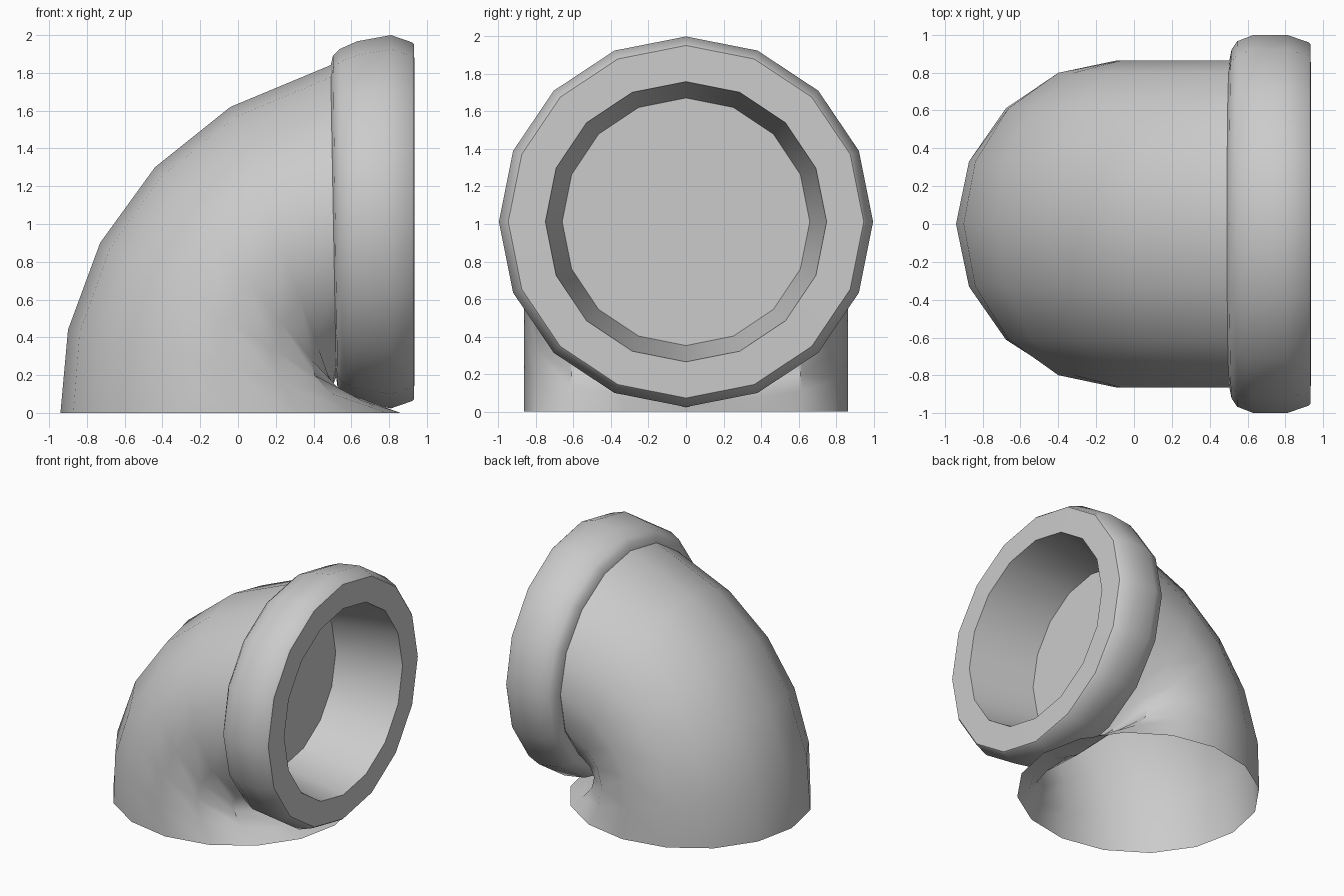
import bpy, bmesh, math
from mathutils import Vector

if "Cube" in bpy.data.objects:
    bpy.data.objects.remove(bpy.data.objects["Cube"])

SIDES = 16


def loft(name, sections, smooth_angle, cap_end=False):
    """Skin elliptical sections, each (centre, long radius vector, y radius)."""
    bm = bmesh.new()
    rings = []
    for c, u, ry in sections:
        ring = []
        for i in range(SIDES):
            a = 2 * math.pi * i / SIDES
            ring.append(bm.verts.new(c + u * math.cos(a) + Vector((0, ry * math.sin(a), 0))))
        rings.append(ring)
    for r0, r1 in zip(rings, rings[1:]):
        for i in range(SIDES):
            j = (i + 1) % SIDES
            bm.faces.new((r0[i], r0[j], r1[j], r1[i]))
    if cap_end:
        bm.faces.new(rings[-1])
    bmesh.ops.recalc_face_normals(bm, faces=bm.faces[:])
    # Open shells: make sure the outermost point faces outward
    bm.normal_update()
    f = max(bm.faces, key=lambda f: f.calc_center_median().z)
    if f.normal.z < 0:
        bmesh.ops.reverse_faces(bm, faces=bm.faces[:])
    mesh = bpy.data.meshes.new(name)
    bm.to_mesh(mesh)
    bm.free()
    ob = bpy.data.objects.new(name, mesh)
    bpy.context.collection.objects.link(ob)
    bpy.ops.object.select_all(action='DESELECT')
    ob.select_set(True)
    bpy.context.view_layer.objects.active = ob
    bpy.ops.object.shade_smooth_by_angle(angle=math.radians(smooth_angle))
    return ob


# Elbow pipe, open at the bottom: outer bend and tight inner bend (x, z)
outer = [(-0.94, 0), (-0.90, 0.44), (-0.73, 0.90), (-0.44, 1.30), (-0.04, 1.62), (0.50, 1.845)]
inner = [(0.86, 0), (0.72, 0.05), (0.60, 0.08), (0.53, 0.11), (0.50, 0.14), (0.52, 0.19)]
sections = []
for (ox, oz), (ix, iz) in zip(outer, inner):
    o, n = Vector((ox, 0, oz)), Vector((ix, 0, iz))
    sections.append(((o + n) / 2, (o - n) / 2, 0.864))
loft("elbow_pipe", sections, 40)

# Rounded mouth rim with a tapered recess and flat back plate
# (x, z radius, y radius, backward lean of the top)
profile = [(0.505, 0.825, 0.87, 0.015), (0.515, 0.88, 0.92, 0.012), (0.545, 0.915, 0.965, 0.005),
           (0.63, 0.955, 0.998, 0), (0.81, 0.988, 0.998, 0), (0.92, 0.95, 0.96, 0),
           (0.935, 0.90, 0.905, 0), (0.935, 0.747, 0.75, 0), (0.405, 0.66, 0.66, 0)]
# The lip edge at x = 0.92 stays crisp
profile[6] = (0.932, 0.94, 0.948, 0)
loft("mouth_rim", [(Vector((x, 0, 1.012)), Vector((-t, 0, rz)), ry) for x, rz, ry, t in profile],
     36, True)
